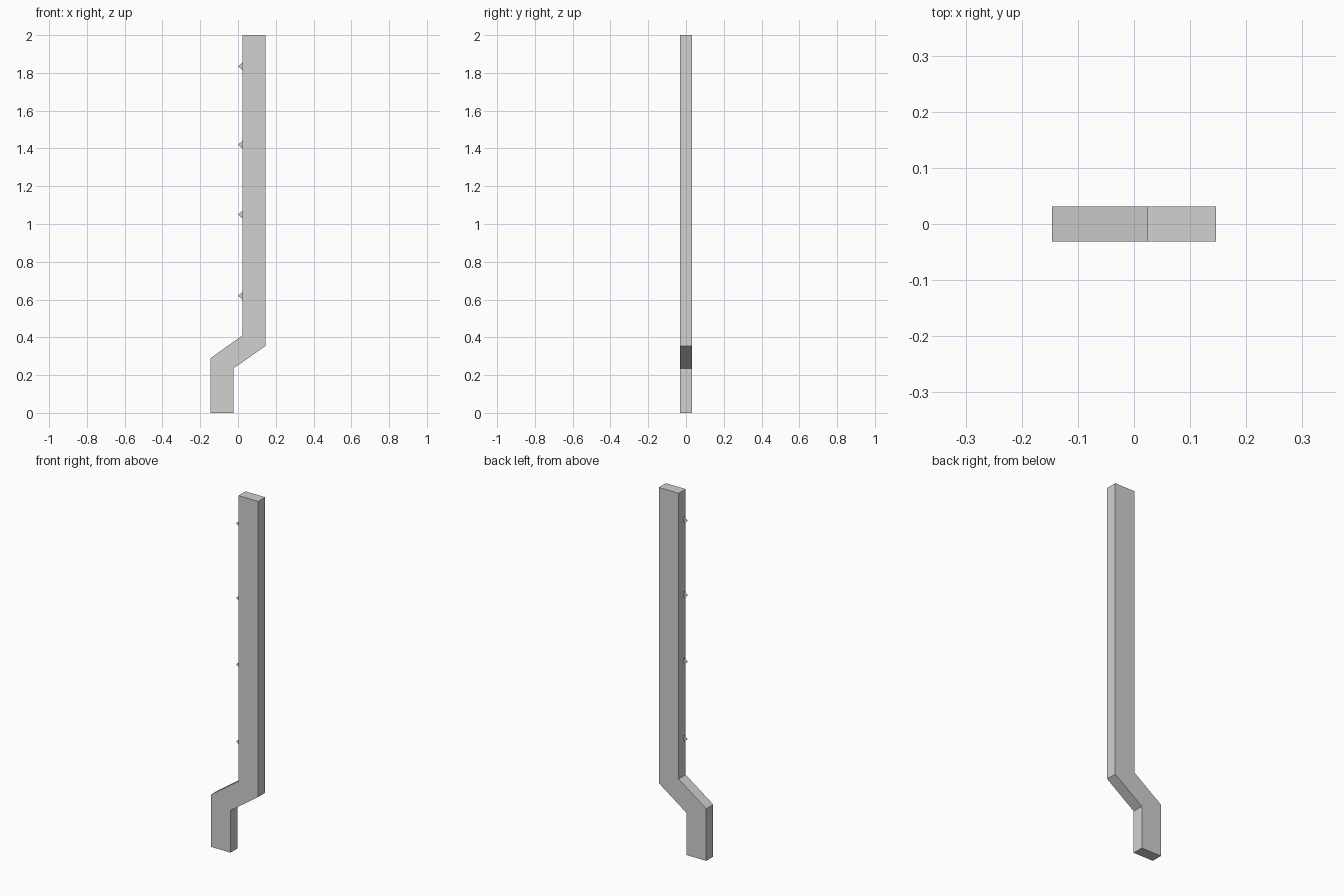
import bpy

default = bpy.data.objects.get("Cube")
if default:
    bpy.data.objects.remove(default, do_unlink=True)

grey = bpy.data.materials.new("light_grey")
grey.use_nodes = True
colour = (0.64, 0.64, 0.64, 1)
grey.diffuse_color = colour
grey.node_tree.nodes["Principled BSDF"].inputs["Base Color"].default_value = colour

HALF_DEPTH = 0.031
HALF_WIDTH = 0.146
INNER = 0.024


def add_object(name, verts, faces):
    mesh = bpy.data.meshes.new(name)
    mesh.from_pydata(verts, [], faces)
    mesh.materials.append(grey)
    obj = bpy.data.objects.new(name, mesh)
    bpy.context.collection.objects.link(obj)
    return obj


def extrude_profile(name, profile, half):
    """Prism with an xz outline, running from y = -half to y = half."""
    n = len(profile)
    verts = [(x, y, z) for y in (-half, half) for x, z in profile]
    sides = [(i, i + n, (i + 1) % n + n, (i + 1) % n) for i in range(n)]
    caps = [tuple(range(n)), tuple(reversed(range(n, 2 * n)))]
    return add_object(name, verts, sides + caps)


# Cranked flat bar: short foot, slanted joggle, long upright
outline = [
    (-HALF_WIDTH, 0), (-INNER, 0), (-INNER, 0.235), (HALF_WIDTH, 0.355),
    (HALF_WIDTH, 2), (INNER, 2), (INNER, 0.41), (-HALF_WIDTH, 0.29),
]
extrude_profile("cranked_bar", outline, HALF_DEPTH)

# Thin triangular barbs along the inner edge of the upright
for i, z in enumerate((0.62, 1.05, 1.42, 1.835)):
    y = -0.016
    add_object(f"barb_{i + 1}",
               [(0.0, y, z), (INNER, y, z - 0.02), (INNER, y, z + 0.02)],
               [(0, 1, 2)])
